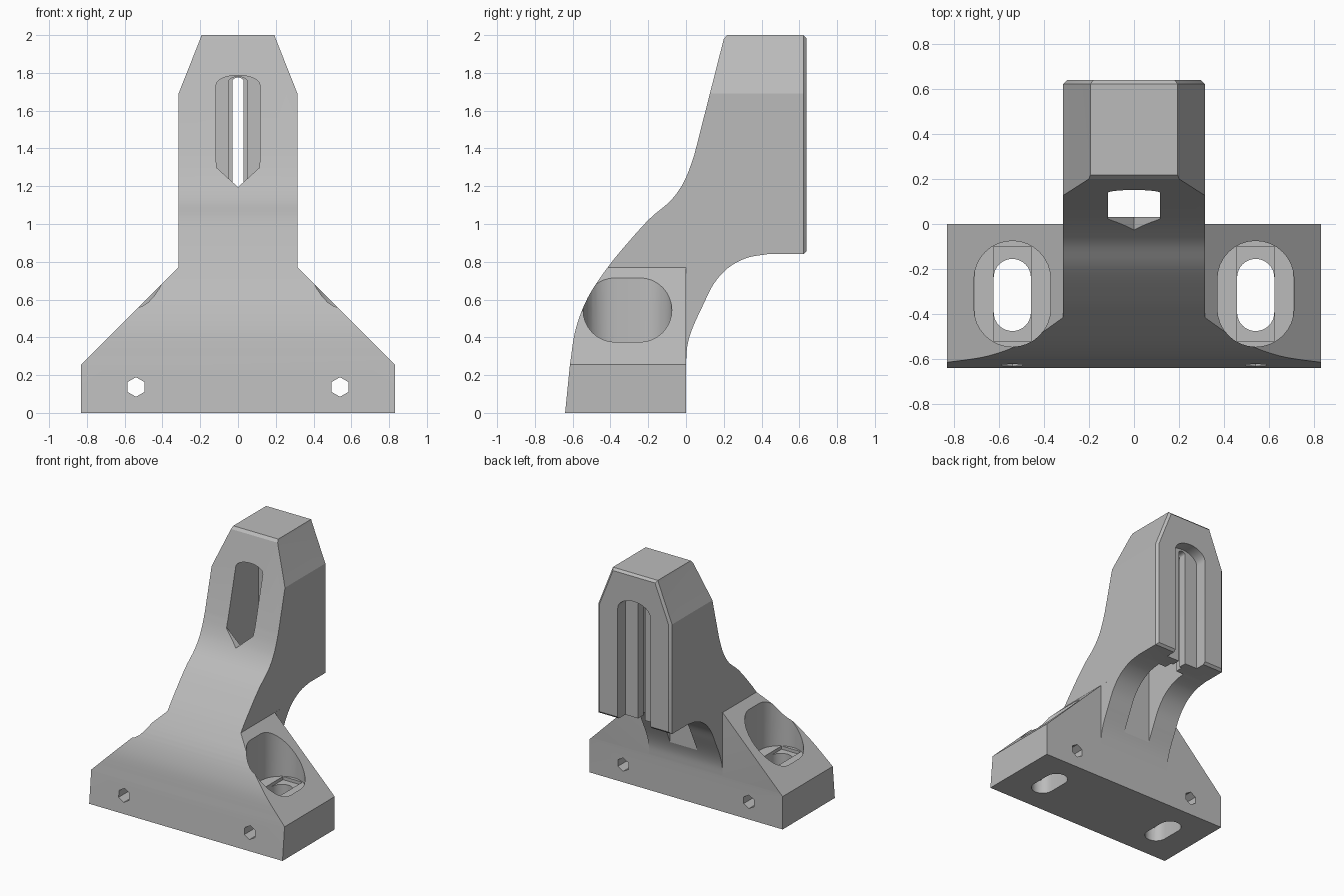
import bpy, bmesh, math
from mathutils import Vector

cube = bpy.data.objects.get("Cube")
if cube:
    bpy.data.objects.remove(cube, do_unlink=True)

grey = bpy.data.materials.new("plain grey")
grey.use_nodes = True
tone = (0.5, 0.5, 0.5, 1)
grey.diffuse_color = tone
grey.node_tree.nodes["Principled BSDF"].inputs["Base Color"].default_value = tone


def prism(name, pts, axis, a, b):
    """Extrude a closed 2D outline from a to b along an axis."""
    place = {"x": lambda p, t: (t, p[0], p[1]),
             "y": lambda p, t: (p[0], t, p[1]),
             "z": lambda p, t: (p[0], p[1], t)}[axis]
    bm = bmesh.new()
    low = [bm.verts.new(place(p, a)) for p in pts]
    high = [bm.verts.new(place(p, b)) for p in pts]
    bm.faces.new(low)
    bm.faces.new(high)
    n = len(pts)
    for i in range(n):
        j = (i + 1) % n
        bm.faces.new((low[i], low[j], high[j], high[i]))
    bmesh.ops.recalc_face_normals(bm, faces=bm.faces)
    me = bpy.data.meshes.new(name)
    bm.to_mesh(me)
    bm.free()
    me.materials.append(grey)
    ob = bpy.data.objects.new(name, me)
    bpy.context.collection.objects.link(ob)
    return ob


def combine(target, cutter, operation="DIFFERENCE"):
    """Apply a boolean and throw the cutter away."""
    mod = target.modifiers.new("cut", "BOOLEAN")
    mod.operation = operation
    mod.solver = "EXACT"
    mod.object = cutter
    bpy.context.view_layer.objects.active = target
    bpy.ops.object.modifier_apply(modifier=mod.name)
    bpy.data.objects.remove(cutter, do_unlink=True)


def spline(pts, steps=5):
    """Smooth curve through a few points."""
    p = [Vector(q) for q in pts]
    p = [2 * p[0] - p[1]] + p + [2 * p[-1] - p[-2]]
    out = []
    for i in range(1, len(p) - 2):
        a, b, c, d = p[i - 1:i + 3]
        for k in range(steps):
            t = k / steps
            out.append((2 * b + (c - a) * t + (2 * a - 5 * b + 4 * c - d) * t ** 2
                        + (3 * b - a - 3 * c + d) * t ** 3) / 2)
    return out + [p[-2]]


def arch(half, bottom, spring, top, tip=None):
    """Slot outline with a rounded top and an optional pointed bottom."""
    pts = [(-half, bottom)] + ([(0, tip)] if tip else []) + [(half, bottom)]
    for i in range(17):
        t = math.pi * i / 16
        pts.append((half * math.cos(t), spring + (top - spring) * math.sin(t)))
    return pts


def stadium(cx, r, y0, y1):
    """Oblong outline running along y."""
    pts = []
    for cy, start in ((y1 - r, 0), (y0 + r, math.pi)):
        for i in range(17):
            t = start + math.pi * i / 16
            pts.append((cx + r * math.cos(t), cy + r * math.sin(t)))
    return pts


# Side profile: curved front, chamfered top, hollow curve under the back
front = spline([(-0.615, 0.25), (-0.585, 0.44), (-0.52, 0.61), (-0.415, 0.77),
                (-0.3, 0.91), (-0.19, 1.03), (-0.09, 1.115), (-0.03, 1.19),
                (0.01, 1.27), (0.045, 1.37)])
under = spline([(0.43, 0.84), (0.32, 0.82), (0.22, 0.765), (0.145, 0.68),
                (0.09, 0.57), (0.035, 0.45), (0.008, 0.36), (0, 0.27)])
profile = [(-0.64, 0)] + front + [(0.2, 1.98), (0.218, 2), (0.638, 2), (0.638, 0.84)] \
    + under + [(0, 0)]
body = prism("bracket_body", profile, "x", -1, 1)

# Front outline: wide foot narrowing into an upright with a tapered top
half = [(0.83, -0.001), (0.83, 0.255), (0.315, 0.77), (0.315, 1.69), (0.2, 1.98), (0.19, 2.01)]
outline = half + [(-x, z) for x, z in reversed(half)]
combine(body, prism("outline", outline, "y", -1, 1), "INTERSECT")

# Flat back of the foot on both sides of the upright
for s in (-1, 1):
    block = [(s * 0.3151, 0.0005), (s * 1.1, 0.0005), (s * 1.1, 1), (s * 0.3151, 1)]
    combine(body, prism("foot_back", block, "z", -0.2, 0.8))

# Chamfer around the rear face of the upright
bm = bmesh.new()
bm.from_mesh(body.data)
bm.normal_update()
rear = [f for f in bm.faces if f.normal.y > 0.9 and f.calc_center_median().y > 0.6]
rim = [e for f in rear for e in f.edges if not all(g in rear for g in e.link_faces)]
bmesh.ops.bevel(bm, geom=rim, offset=0.017, segments=1, affect="EDGES")
bm.to_mesh(body.data)
bm.free()

# Window in the front, hollow channel open below, stepped slot and rear recess
combine(body, prism("front_window", arch(0.115, 1.3, 1.735, 1.785, 1.195), "y", -0.3, 0.1))
combine(body, prism("channel", arch(0.116, 0.2, 1.736, 1.787), "y", 0.03, 0.42))
combine(body, prism("rear_recess", arch(0.14, 0.5, 1.7, 1.79), "y", 0.545, 0.9))
combine(body, prism("wide_slot", arch(0.05, 0.5, 1.75, 1.78), "y", 0.4, 0.48))
combine(body, prism("narrow_slot", arch(0.03, 0.5, 1.755, 1.775), "y", 0.39, 0.6))

# Mounting slots with sunk seats, and hexagonal cross holes in the foot
for s in (-1, 1):
    cx = s * 0.54
    combine(body, prism("seat", stadium(cx, 0.17, -0.545, -0.075), "z", 0.35, 1.2))
    band = [(cx - 0.083, -0.52), (cx + 0.083, -0.52), (cx + 0.083, -0.1), (cx - 0.083, -0.1)]
    combine(body, prism("seat_band", band, "z", 0.325, 0.4))
    combine(body, prism("bolt_slot", stadium(cx, 0.0825, -0.475, -0.155), "z", -0.1, 0.38))
    hexagon = [(cx + 0.052 * math.sin(math.pi * i / 3), 0.137 + 0.052 * math.cos(math.pi * i / 3))
               for i in range(6)]
    combine(body, prism("cross_hole", hexagon, "y", -1, 0.3))

# Smooth curves, sharp corners
bpy.ops.object.select_all(action="DESELECT")
body.select_set(True)
bpy.context.view_layer.objects.active = body
bpy.ops.object.shade_smooth_by_angle(angle=math.radians(18))
